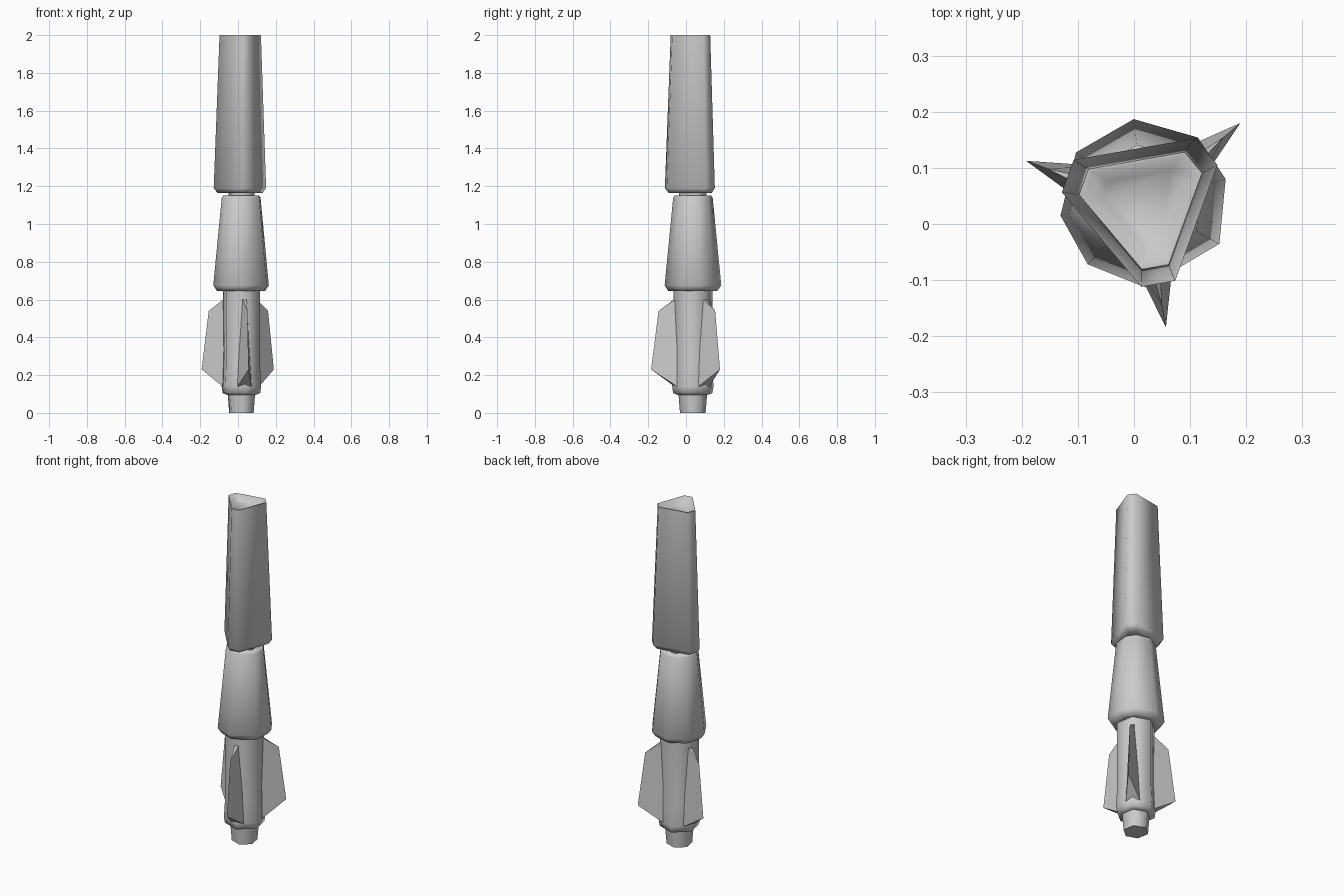
import bpy, bmesh
from math import cos, sin, radians

if "Cube" in bpy.data.objects:
    bpy.data.objects.remove(bpy.data.objects["Cube"])

CX, CY = 0.018, 0.036          # body axis
FINS = (40, 160, 280)          # fin directions


def finish(name, bm, angle=62):
    bmesh.ops.recalc_face_normals(bm, faces=bm.faces)
    me = bpy.data.meshes.new(name)
    bm.to_mesh(me)
    bm.free()
    ob = bpy.data.objects.new(name, me)
    bpy.context.collection.objects.link(ob)
    bpy.ops.object.select_all(action='DESELECT')
    ob.select_set(True)
    bpy.context.view_layer.objects.active = ob
    bpy.ops.object.shade_smooth_by_angle(angle=radians(angle))
    return ob


def loft(name, section, profile):
    """Stack a polar section [(degrees, factor)] along a profile [(radius, z)]."""
    bm = bmesh.new()
    rings = [[bm.verts.new((CX + r * f * cos(radians(a)), CY + r * f * sin(radians(a)), z))
              for a, f in section] for r, z in profile]
    n = len(section)
    for lo, hi in zip(rings, rings[1:]):
        for i in range(n):
            j = (i + 1) % n
            bm.faces.new((lo[i], lo[j], hi[j], hi[i]))
    bm.faces.new(rings[0])
    bm.faces.new(rings[-1])
    return finish(name, bm)


hexagon = [(40 + 60 * k, 1) for k in range(6)]
rounded_triangle = [(a + d, 1) for a in FINS for d in (-12, 12)]
irregular_octagon = [(17, 1), (51, 1), (97, 1), (143, 1), (188, .99), (227, .97), (271, .98), (332, 1)]

# Nozzle and lower body
loft("nozzle", hexagon, [(.069, 0), (.077, .10)])
loft("lower_body", hexagon, [(.080, .095), (.106, .105), (.111, .14), (.105, .25), (.105, .66)])

# Tapered middle sleeve with chamfered lower rim
loft("middle_sleeve", irregular_octagon,
     [(.100, .645), (.132, .645), (.152, .675), (.106, 1.14), (.098, 1.15)])
loft("neck", hexagon, [(.074, 1.14), (.074, 1.18)])

# Triangular upper section with a dished top
loft("upper_section", rounded_triangle,
     [(.085, 1.165), (.128, 1.165), (.148, 1.19), (.117, 2.0), (.108, 2.0), (.075, 1.97)])

# Three wedge fins with sharp outer edges
for k, a in enumerate(FINS):
    c, s = cos(radians(a)), sin(radians(a))

    bm = bmesh.new()

    def vert(r, t, z):
        return bm.verts.new((CX + r * c - t * s, CY + r * s + t * c, z))

    outer_top, outer_low = vert(.184, 0, .54), vert(.224, 0, .23)
    left = [vert(.085, .012, .61), vert(.092, .038, .14)]
    right = [vert(.085, -.012, .61), vert(.092, -.038, .14)]
    bm.faces.new((left[0], left[1], outer_low, outer_top))
    bm.faces.new((right[1], right[0], outer_top, outer_low))
    bm.faces.new((left[0], outer_top, right[0]))
    bm.faces.new((left[1], right[1], outer_low))
    bm.faces.new((left[0], right[0], right[1], left[1]))
    finish(f"fin_{k + 1}", bm, 40)
